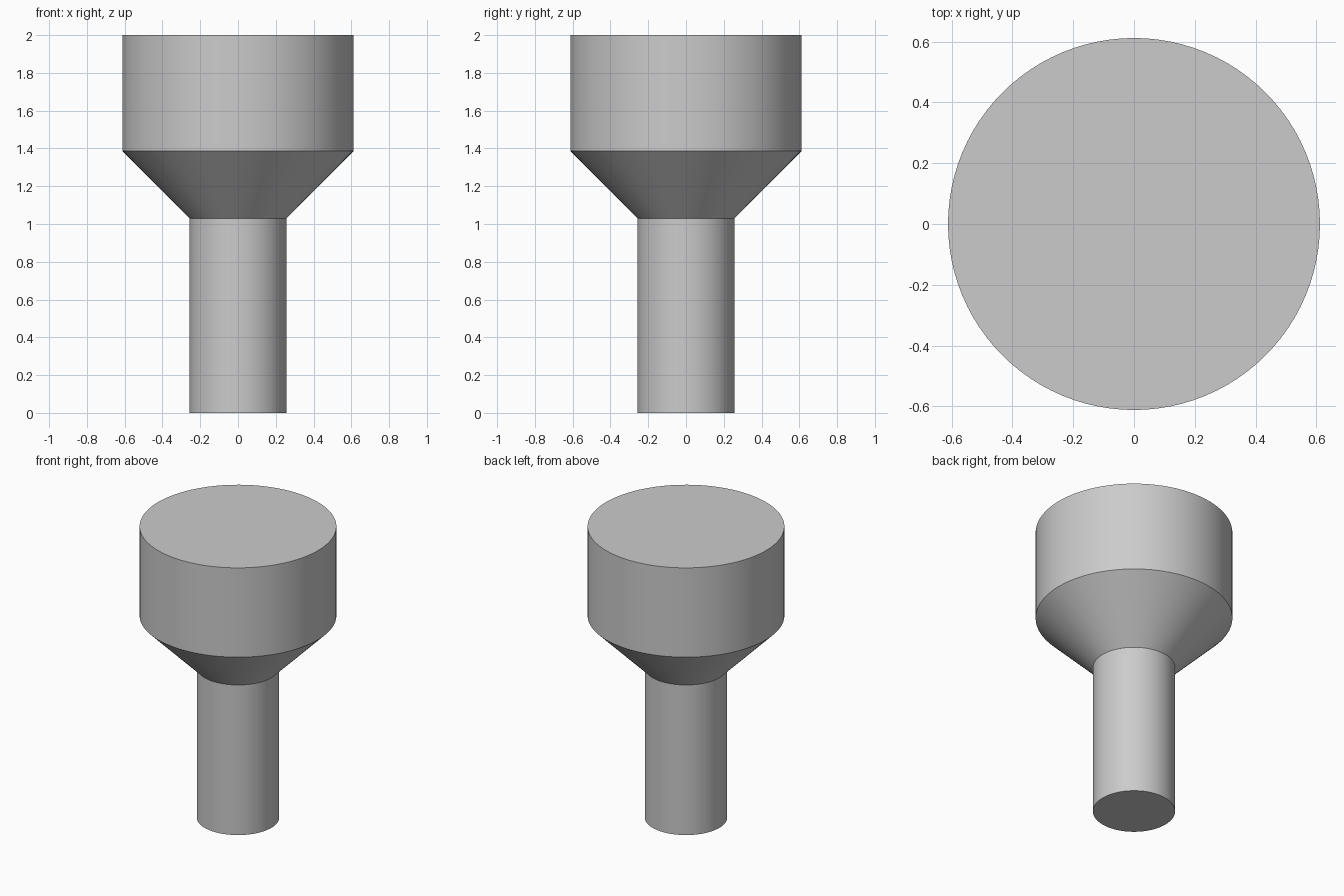
import bpy
import bmesh
import math

if "Cube" in bpy.data.objects:
    bpy.data.objects.remove(bpy.data.objects["Cube"], do_unlink=True)

SIDES = 96
SHAFT_RADIUS, HEAD_RADIUS = 0.256, 0.612
SHAFT_TOP, HEAD_BOTTOM, HEAD_TOP = 1.03, 1.387, 2.0

# Plain grey material
grey = bpy.data.materials.new("light_grey")
grey.use_nodes = True
colour = (0.6, 0.6, 0.6, 1)
grey.diffuse_color = colour
grey.node_tree.nodes["Principled BSDF"].inputs["Base Color"].default_value = colour


def turned_solid(name, profile):
    """Closed solid of revolution from (radius, height) pairs, bottom to top."""
    bm = bmesh.new()
    rings = []
    for radius, z in profile:
        ring = bmesh.ops.create_circle(bm, segments=SIDES, radius=radius)["verts"]
        for v in ring:
            v.co.z = z
        rings.append(ring)
    for low, high in zip(rings, rings[1:]):
        for i in range(SIDES):
            j = (i + 1) % SIDES
            bm.faces.new((low[i], low[j], high[j], high[i]))
    bm.faces.new(rings[0])
    bm.faces.new(rings[-1])
    bmesh.ops.recalc_face_normals(bm, faces=bm.faces)
    mesh = bpy.data.meshes.new(name)
    bm.to_mesh(mesh)
    bm.free()
    mesh.materials.append(grey)
    obj = bpy.data.objects.new(name, mesh)
    bpy.context.collection.objects.link(obj)
    return obj


# Straight shaft, flared shoulder and cylindrical head in one turned piece
pin = turned_solid("stepped_pin", [
    (SHAFT_RADIUS, 0),
    (SHAFT_RADIUS, SHAFT_TOP),
    (HEAD_RADIUS, HEAD_BOTTOM),
    (HEAD_RADIUS, HEAD_TOP),
])

# Smooth sides with crisp rims
bpy.ops.object.select_all(action="DESELECT")
pin.select_set(True)
bpy.context.view_layer.objects.active = pin
bpy.ops.object.shade_smooth_by_angle(angle=math.radians(30))
